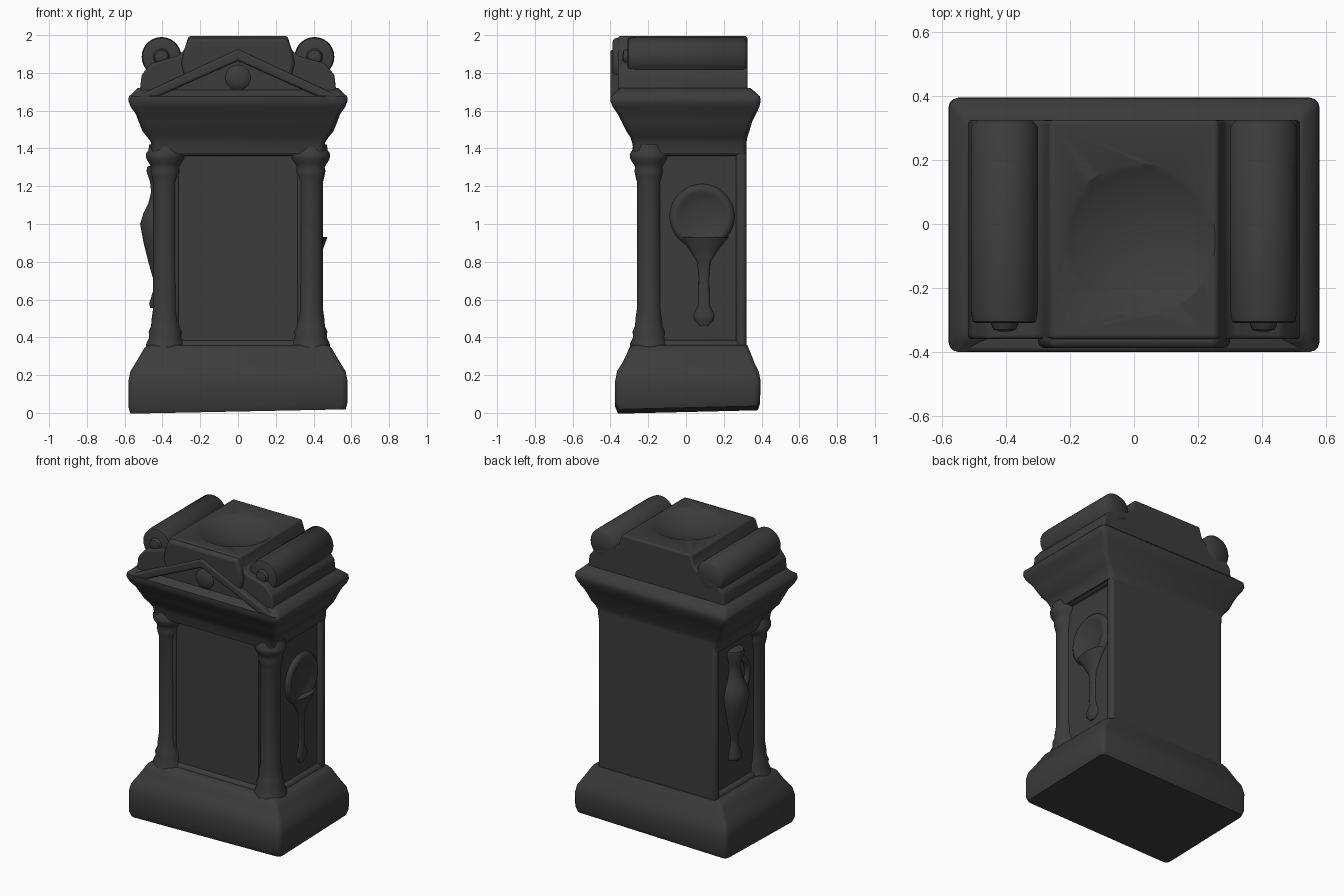
import bpy, bmesh, math
from mathutils import Matrix, Vector

if "Cube" in bpy.data.objects:
    bpy.data.objects.remove(bpy.data.objects["Cube"])

stone = bpy.data.materials.new("dark_stone")
stone.diffuse_color = (0.045, 0.045, 0.045, 1)
stone.use_nodes = True
stone.node_tree.nodes["Principled BSDF"].inputs["Base Color"].default_value = stone.diffuse_color


def finish(bm, name, bevel=0.0, angle=50):
    bmesh.ops.recalc_face_normals(bm, faces=bm.faces)
    me = bpy.data.meshes.new(name)
    bm.to_mesh(me)
    bm.free()
    ob = bpy.data.objects.new(name, me)
    bpy.context.collection.objects.link(ob)
    me.materials.append(stone)
    if bevel:
        m = ob.modifiers.new("worn_edges", 'BEVEL')
        m.width, m.segments, m.limit_method = bevel, 3, 'ANGLE'
    bpy.ops.object.select_all(action='DESELECT')
    ob.select_set(True)
    bpy.context.view_layer.objects.active = ob
    bpy.ops.object.shade_smooth_by_angle(angle=math.radians(angle))
    return ob


def skin(bm, rings):
    rows = [[bm.verts.new(p) for p in r] for r in rings]
    n = len(rows[0])
    for a, b in zip(rows, rows[1:]):
        for i in range(n):
            j = (i + 1) % n
            bm.faces.new((a[i], a[j], b[j], b[i]))
    bm.faces.new(rows[0])
    bm.faces.new(rows[-1])


def rect_loft(name, rows, r=0.03):
    """Stack of rounded rectangles: (z, half width, front y, back y)."""
    rings = []
    for z, hw, y0, y1 in rows:
        corners = [(hw - r, y1 - r, 0), (r - hw, y1 - r, 90), (r - hw, y0 + r, 180), (hw - r, y0 + r, 270)]
        rings.append([(cx + r * math.cos(math.radians(a + d)), cy + r * math.sin(math.radians(a + d)), z)
                      for cx, cy, a in corners for d in (0, 30, 60, 90)])
    bm = bmesh.new()
    skin(bm, rings)
    return finish(bm, name)


def extrude_y(name, pts, y0, y1, bevel):
    bm = bmesh.new()
    skin(bm, [[(x, y, z) for x, z in pts] for y in (y0, y1)])
    return finish(bm, name, bevel, 35)


def lathe(name, profile, matrix, seg=28):
    """Profile of (radius, height) turned about local z, then placed by matrix."""
    bm = bmesh.new()
    skin(bm, [[matrix @ Vector((r * math.cos(t * math.tau / seg), r * math.sin(t * math.tau / seg), h))
               for t in range(seg)] for r, h in profile])
    return finish(bm, name)


def box(name, x, y, z, bevel=0.015):
    return extrude_y(name, [(x[0], z[0]), (x[1], z[0]), (x[1], z[1]), (x[0], z[1])], y[0], y[1], bevel)


def mirrored(pts):
    return pts + [(-x, z) for x, z in reversed(pts) if x != 0]


# Plinth with an uneven underside
plinth = rect_loft("plinth", [(0, .57, -.36, .38), (.035, .58, -.375, .392), (.17, .58, -.375, .395),
                              (.22, .57, -.365, .385), (.26, .545, -.34, .365), (.31, .515, -.315, .345),
                              (.345, .495, -.30, .33), (.36, .47, -.28, .325)])
for v in plinth.data.vertices:
    if v.co.z < .05:
        v.co.z += .016 + .02 * v.co.x + .024 * v.co.y

# Shaft with recessed panels, framed at the back and along top and bottom
box("shaft", (-.415, .415), (-.215, .30), (.3, 1.45))
box("back_slab", (-.447, .447), (.265, .32), (.3, 1.45), .02)
box("lower_frame", (-.445, .445), (-.24, .31), (.30, .385), .03)
box("upper_frame", (-.445, .445), (-.25, .31), (1.36, 1.45), .02)

# Corner columns and the raised strips beside them
column = [(.105, .33), (.1, .37), (.085, .40), (.088, .43), (.075, .46), (.072, .50), (.065, .55), (.064, 1.22),
          (.072, 1.25), (.078, 1.28), (.074, 1.30), (.085, 1.32), (.1, 1.345), (.103, 1.37), (.09, 1.39), (.085, 1.42)]
for side, s in (("left", -1), ("right", 1)):
    lathe(side + "_column", column, Matrix.Translation((s * .385, -.195, 0)))
    box(side + "_panel_strip", sorted((s * .315, s * .40)), (-.232, -.15), (.35, 1.4), .01)

# Moulded cornice
rect_loft("cornice", [(1.37, .455, -.275, .32), (1.43, .46, -.285, .32), (1.46, .48, -.295, .325),
                      (1.49, .505, -.315, .335), (1.54, .525, -.34, .35), (1.58, .54, -.36, .37),
                      (1.62, .568, -.388, .388), (1.65, .58, -.40, .395), (1.675, .578, -.40, .392),
                      (1.70, .55, -.37, .365), (1.72, .53, -.35, .34)])

# Top block with a sunken round dish
block = extrude_y("top_block", mirrored([(.525, 1.66), (.51, 1.79), (.46, 1.85), (.32, 1.89), (.285, 1.92),
                                         (.262, 1.995)]), -.36, .325, .012)
bm = bmesh.new()
bmesh.ops.create_uvsphere(bm, u_segments=64, v_segments=64, radius=.51,
                          matrix=Matrix.Translation((.015, -.05, 2.445)))
cutter = finish(bm, "dish_cutter")
cutter.hide_render = True
cutter.hide_set(True)
cut = block.modifiers.new("dish", 'BOOLEAN')
cut.operation, cut.object = 'DIFFERENCE', cutter

# Pediment: raking frame, wall above it, small boss in the middle
extrude_y("pediment_rake", [(-.56, 1.665), (0, 1.925), (.56, 1.665), (.43, 1.672), (0, 1.865), (-.43, 1.672)],
          -.40, -.30, .012)
extrude_y("pediment_crown", [(0, 1.88), (.28, 1.77), (.30, 1.85), (.285, 1.92), (.262, 1.985),
                             (-.262, 1.985), (-.285, 1.92), (-.30, 1.85), (-.28, 1.77)], -.388, -.33, .02)
to_front = Matrix.Rotation(math.radians(90), 4, 'X')
lathe("pediment_boss", [(.075, -.01), (.06, .008), (.03, .016), (.005, .018)],
      Matrix.Translation((0, -.36, 1.775)) @ to_front)

# Scrolled bolsters on top
for side, s in (("left", -1), ("right", 1)):
    lathe(side + "_bolster", [(.085, -.325), (.105, -.305), (.105, .27), (.1, .305), (.085, .31)],
          Matrix.Translation((s * .405, 0, 1.885)) @ to_front)
    lathe(side + "_bolster_eye", [(.045, 0), (.035, .025), (.01, .032)],
          Matrix.Translation((s * .405, -.305, 1.885)) @ to_front)

# Shallow libation pan carved on the right side
to_right = Matrix.Rotation(math.radians(90), 4, 'Y')
lathe("pan_bowl", [(.175, -.01), (.168, .015), (.15, .03), (.132, .028), (.11, .016), (.06, .008), (.01, .006)],
      Matrix.Translation((.413, .085, 1.04)) @ to_right, 40)
flat = Matrix.Translation((.415, .095, 0)) @ Matrix.Diagonal((.45, 1, 1, 1))
lathe("pan_handle", [(.02, .46), (.05, .49), (.055, .52), (.03, .57), (.027, .72), (.035, .8), (.08, .87), (.13, .93)],
      flat)

# Jug carved on the left side, with a handle
lathe("jug", [(.05, .555), (.055, .58), (.03, .66), (.032, .70), (.06, .80), (.085, .90), (.103, 1.0), (.085, 1.06),
              (.06, 1.11), (.045, 1.17), (.05, 1.22), (.07, 1.28), (.065, 1.305), (.03, 1.31)],
      Matrix.Translation((-.415, .08, 0)))
curve = bpy.data.curves.new("jug_handle", 'CURVE')
curve.dimensions, curve.bevel_depth, curve.bevel_resolution = '3D', .02, 3
sp = curve.splines.new('BEZIER')
sp.bezier_points.add(2)
for p, co in zip(sp.bezier_points, [(-.425, .04, 1.26), (-.425, -.055, 1.13), (-.425, -.01, .95)]):
    p.co = co
    p.handle_left_type = p.handle_right_type = 'AUTO'
curve.materials.append(stone)
bpy.context.collection.objects.link(bpy.data.objects.new("jug_handle", curve))
